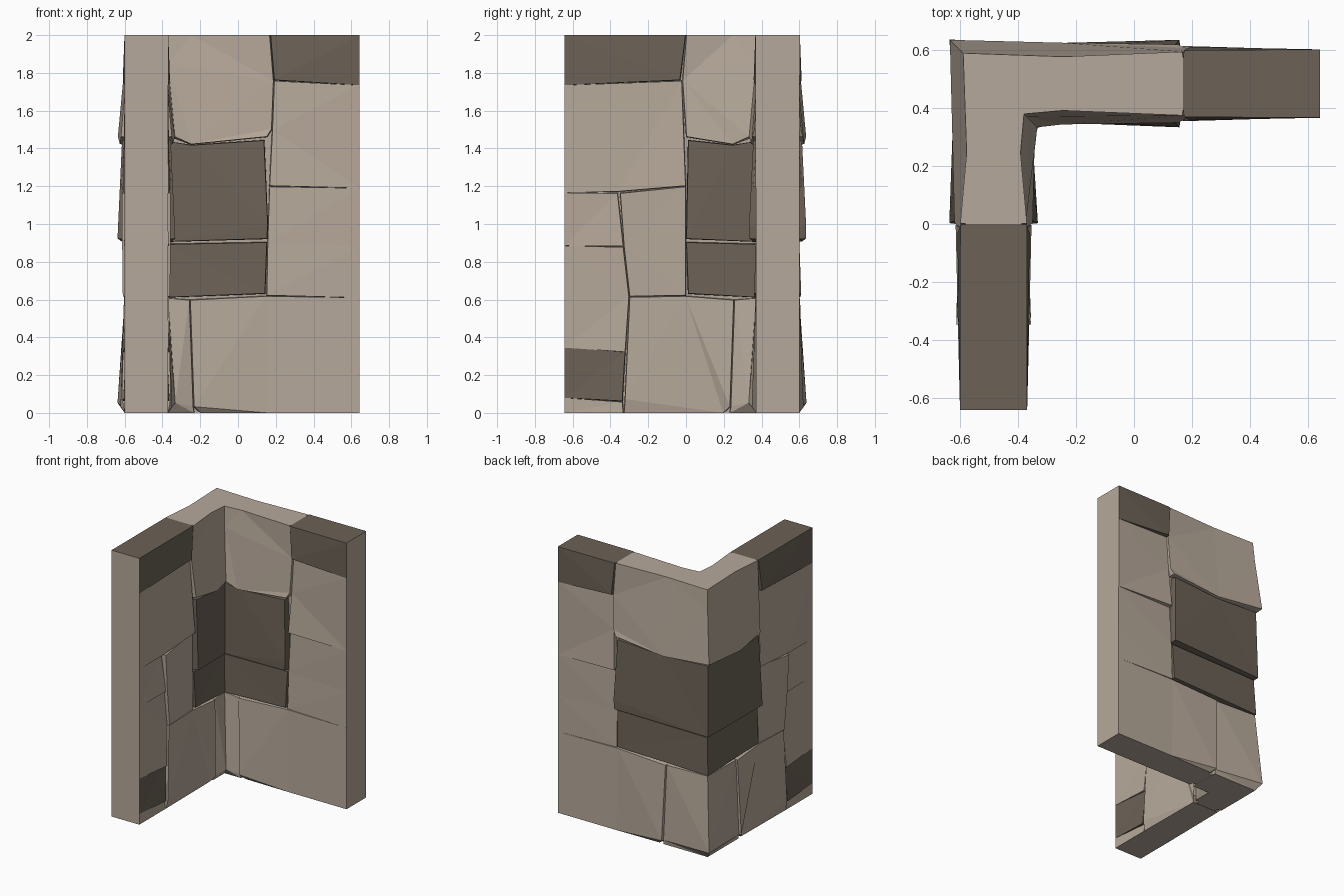
import bpy, bmesh

if "Cube" in bpy.data.objects:
    bpy.data.objects.remove(bpy.data.objects["Cube"])

C = -0.37            # wall coordinate of the mitred corner
E = 0.643            # free end of each wing
INNER, OUTER = 0.37, 0.60
TOP = 2.0


def material(name, rgb):
    m = bpy.data.materials.new(name)
    m.diffuse_color = (*rgb, 1)
    m.use_nodes = True
    m.node_tree.nodes["Principled BSDF"].inputs["Base Color"].default_value = m.diffuse_color
    return m


LIGHT = material("light stone", (0.47, 0.395, 0.325))
DARK = material("dark stone", (0.15, 0.122, 0.094))


def place(t, z, off, side, wing):
    """Wall coordinate t, height z, bulge off -> 3D point; wing B mirrors wing A."""
    y = INNER - off if side == 0 else OUTER + off
    x = -y if t == C else t
    return (x, y, z) if wing == "A" else (-y, -x, z)


def clamp(v):
    return max(-0.003, min(0.003, v * 0.1))


def add_half(bm, pts, wing):
    """Stone going through the wall, with chamfered faces on both sides."""
    n = len(pts)
    mt = sum(p[0] for p in pts) / n
    mz = sum(p[1] for p in pts) / n
    front = []
    for t, z, o in pts:
        ft = t if t == C or t >= E else t - clamp(t - mt)
        fz = z if z in (0, TOP) or t >= E else z - clamp(z - mz)
        front.append((ft, fz, o))
    mid = [(t, z, o - 0.025) for t, z, o in pts]
    rings = [[bm.verts.new(place(*p, side, wing)) for p in ring]
             for ring, side in ((front, 0), (mid, 0), (mid, 1), (front, 1))]
    for a, b in zip(rings, rings[1:]):
        for i in range(n):
            j = (i + 1) % n
            if pts[i][0] == C and pts[j][0] == C:
                continue         # open at the mitre, joined to the other half
            bm.faces.new((a[i], a[j], b[j], b[i]))
    bm.faces.new(rings[0])
    bm.faces.new(rings[3])


def finish(bm, name):
    bmesh.ops.recalc_face_normals(bm, faces=bm.faces)
    me = bpy.data.meshes.new(name)
    bm.to_mesh(me)
    bm.free()
    me.materials.append(LIGHT)
    me.materials.append(DARK)
    bpy.context.collection.objects.link(bpy.data.objects.new(name, me))


def stone(name, dark, a=None, b=None):
    bm = bmesh.new()
    if a:
        add_half(bm, a, "A")
    if b:
        add_half(bm, b, "B")
    bmesh.ops.remove_doubles(bm, verts=bm.verts, dist=1e-4)
    bmesh.ops.triangulate(bm, faces=bm.faces, quad_method='BEAUTY', ngon_method='BEAUTY')
    for f in bm.faces:           # cut ends of the wall stay light
        c = f.calc_center_median()
        at_end = c.x > E - 0.001 or c.y < -E + 0.001
        f.material_index = 1 if dark and not at_end else 0
    finish(bm, name)


# Wall core behind the joints
d = 0.03
i, o, e = INNER + d, OUTER - d, E - 0.001
bm = bmesh.new()
f = bm.faces.new([bm.verts.new((x, y, 0.001)) for x, y in
                  ((-o, -e), (-i, -e), (-i, i), (e, i), (e, o), (-o, o))])
ext = bmesh.ops.extrude_face_region(bm, geom=[f])["geom"]
bmesh.ops.translate(bm, vec=(0, 0, TOP - 0.002),
                    verts=[v for v in ext if isinstance(v, bmesh.types.BMVert)])
finish(bm, "wall_core")

# Corner stones, top to bottom
head = [(C, 2, -.01), (-.25, 2, -.022)]
foot = [(-.25, 1.42, .026), (C, 1.46, .036), (C, 1.85, 0)]
stone("corner_top_stone", False,
      head + [(.17, 2, -.005), (.19, 1.76, -.006), (.18, 1.5, .008), (.155, 1.46, .02)] + foot,
      head + [(0, 2, 0), (.02, 1.76, -.006), (0, 1.46, .02)] + foot)
stone("corner_upper_dark_stone", True,
      [(C, 1.44, .005), (-.25, 1.42, .01), (.14, 1.445, .014), (.16, .99, .036),
       (.155, .92, .034), (C, .905, .016)],
      [(C, 1.44, .005), (-.25, 1.42, .01), (-.01, 1.445, .014),
       (0, .92, .038), (C, .905, .016)])
stone("corner_lower_dark_stone", True,
      [(C, .895, -.006), (.155, .905, 0), (.145, .63, .01), (C, .61, .006)],
      [(C, .895, -.006), (0, .905, 0), (-.01, .63, .01), (C, .61, .006)])
low = [(C, .61, 0), (-.255, .6, -.004), (-.235, .03, .006), (-.23, 0, 0),
       (C, 0, 0), (C, .05, .038)]
stone("corner_base_stone", False, low, low)

# Back wing stones
stone("back_top_dark_stone", True,
      [(.17, 2, 0), (E, 2, .003), (E, 1.735, .002), (.19, 1.76, .012)])
stone("back_upper_stone", False,
      [(.19, 1.76, -.015), (E, 1.735, .001), (E, 1.19, .001), (.165, 1.2, .015),
       (.18, 1.5, -.006)])
stone("back_middle_stone", False,
      [(.165, 1.2, -.012), (E, 1.19, 0), (E, .88, 0), (E, .61, 0),
       (.15, .62, 0), (.155, .9, -.006)])
stone("back_base_stone", False,
      [(-.255, .6, .004), (.15, .62, 0), (E, .61, 0), (E, 0, 0), (.16, 0, 0),
       (-.2, 0, -.005), (-.235, .03, .022)])

# Side wing stones
stone("side_top_dark_stone", True,
      b=[(0, 2, 0), (E, 2, .001), (E, 1.735, .001), (.03, 1.76, .01)])
stone("side_upper_stone", False,
      b=[(.02, 1.76, -.015), (E, 1.735, 0), (E, 1.165, .001), (.36, 1.17, .008), (0, 1.2, .016)])
stone("side_inner_middle_stone", False,
      b=[(0, 1.2, -.008), (.35, 1.165, .014), (.33, .88, .013), (.3, .615, .01), (0, .62, 0)])
stone("side_end_upper_stone", False,
      b=[(.36, 1.165, -.012), (E, 1.165, 0), (E, .885, .001), (.33, .88, .004)])
stone("side_end_middle_stone", False,
      b=[(.33, .88, -.01), (E, .885, 0), (E, .345, .001), (.32, .32, .008), (.3, .615, -.006)])
stone("side_end_dark_stone", True,
      b=[(.32, .33, -.006), (E, .345, 0), (E, .08, 0), (.335, .06, .008)])
stone("side_end_base_stone", False,
      b=[(.335, .06, -.004), (E, .08, 0), (E, 0, 0), (.33, 0, 0)])
stone("side_base_stone", False,
      b=[(-.255, .6, .004), (0, .62, 0), (.3, .615, .004), (.325, .07, .014), (.33, 0, 0),
         (-.2, 0, -.005), (-.235, .03, .022)])
